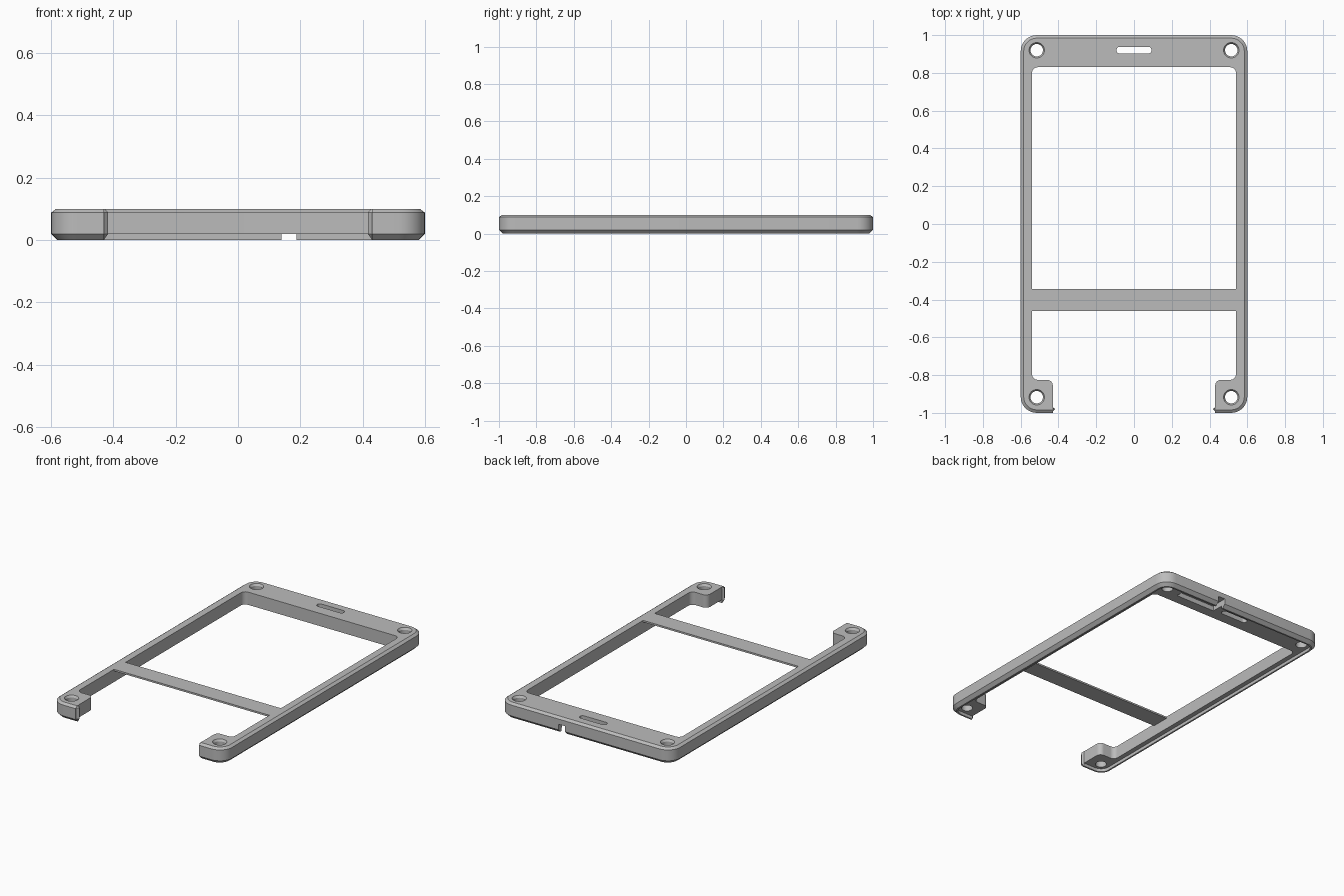
import bpy, bmesh, math
from mathutils import Vector

if "Cube" in bpy.data.objects:
    bpy.data.objects.remove(bpy.data.objects["Cube"])

grey = bpy.data.materials.new("plain_grey")
grey.use_nodes = True
grey.diffuse_color = (0.5, 0.5, 0.5, 1)
grey.node_tree.nodes["Principled BSDF"].inputs["Base Color"].default_value = (0.5, 0.5, 0.5, 1)


def rounded(corners, steps=8):
    """Outline from (x, y, radius) right-angle corners."""
    out = []
    for i, (x, y, r) in enumerate(corners):
        p = Vector((x, y))
        if r <= 0:
            out.append(p)
            continue
        u = (Vector(corners[i - 1][:2]) - p).normalized()
        v = (Vector(corners[(i + 1) % len(corners)][:2]) - p).normalized()
        c = p + (u + v) * r
        for k in range(steps + 1):
            t = math.pi / 2 * k / steps
            out.append(c - r * (v * math.cos(t) + u * math.sin(t)))
    return out


def rect(x0, x1, y0, y1, r=0):
    return rounded([(x0, y0, r), (x1, y0, r), (x1, y1, r), (x0, y1, r)])


def circle(x, y, r, n=32):
    return [Vector((x + r * math.cos(math.tau * k / n), y + r * math.sin(math.tau * k / n)))
            for k in range(n)]


def loft(name, levels):
    """Closed solid through (outline, z) levels."""
    bm = bmesh.new()
    rings = [[bm.verts.new((p.x, p.y, z)) for p in outline] for outline, z in levels]
    n = len(rings[0])
    for a, b in zip(rings, rings[1:]):
        for i in range(n):
            j = (i + 1) % n
            bm.faces.new((a[i], a[j], b[j], b[i]))
    bm.faces.new(rings[0][::-1])
    bm.faces.new(rings[-1])
    bmesh.ops.recalc_face_normals(bm, faces=bm.faces)
    mesh = bpy.data.meshes.new(name)
    bm.to_mesh(mesh)
    bm.free()
    mesh.materials.append(grey)
    obj = bpy.data.objects.new(name, mesh)
    bpy.context.collection.objects.link(obj)
    return obj


def prism(name, outline, z0, z1):
    return loft(name, [(outline, z0), (outline, z1)])


def body_outline(inset):
    return rect(-0.6 + inset, 0.6 - inset, -1 + inset, 1 - inset, 0.085 - inset)


# Outer body with chamfered top and bottom edges
frame = loft("frame", [(body_outline(0.02), 0), (body_outline(0), 0.02),
                       (body_outline(0), 0.088), (body_outline(0.016), 0.1)])

# Large opening, narrowing between the two front feet
half = [(0.54, 0.83, 0.03), (0.54, -0.825, 0.03), (0.43, -0.825, 0.03), (0.43, -1.1, 0)]
opening = half + [(-x, y, r) for x, y, r in reversed(half)]
cutters = [prism("opening_cutter", rounded(opening), -0.1, 0.2)]

# Recess under the frame that leaves a thin outer lip
cutters.append(prism("underside_cutter", body_outline(0.03), -0.1, 0.02))

# Speaker slot, cable pocket and cable notch in the back bar
cutters.append(prism("slot_cutter", rect(-0.093, 0.093, 0.902, 0.938, 0.0179), -0.1, 0.2))
cutters.append(prism("pocket_cutter", rect(0.14, 0.42, 0.895, 0.965), -0.1, 0.05))
cutters.append(prism("notch_cutter", rect(0.14, 0.188, 0.93, 1.1), -0.1, 0.055))

# Screw holes with a small countersink
for x in (-0.515, 0.515):
    for y in (-0.917, 0.92):
        cutters.append(loft("screw_hole_cutter", [
            (circle(x, y, 0.033), -0.1), (circle(x, y, 0.033), 0.088),
            (circle(x, y, 0.041), 0.1), (circle(x, y, 0.041), 0.2)]))

for cutter in cutters:
    cutter.hide_render = True
    mod = frame.modifiers.new(cutter.name, "BOOLEAN")
    mod.operation = "DIFFERENCE"
    mod.solver = "EXACT"
    mod.object = cutter

# Bake the cuts and drop the cutters
bpy.context.view_layer.update()
graph = bpy.context.evaluated_depsgraph_get()
baked = bpy.data.meshes.new_from_object(frame.evaluated_get(graph))
frame.modifiers.clear()
frame.data = baked
baked.materials.clear()
baked.materials.append(grey)
for poly in baked.polygons:
    poly.material_index = 0
for cutter in cutters:
    bpy.data.objects.remove(cutter)

# Thin crossbar
prism("crossbar", rect(-0.54, 0.54, -0.46, -0.345), 0.089, 0.1)

# Small flared ends of the front lip
for side, label in ((1, "left"), (-1, "right")):
    def flare(shift):
        return [Vector((side * x, y)) for x, y in (
            (0.437, -1 + shift), (0.417 + shift * 0.7, -0.98 + shift * 0.3),
            (0.43, -0.97), (0.437, -0.97))]
    loft(label + "_lip_end", [(flare(0.02), 0), (flare(0), 0.02),
                              (flare(0), 0.088), (flare(0.016), 0.1)])

# Smooth rounded corners, keep chamfers sharp
bpy.ops.object.select_all(action="DESELECT")
frame.select_set(True)
bpy.context.view_layer.objects.active = frame
bpy.ops.object.shade_smooth_by_angle(angle=math.radians(25))
